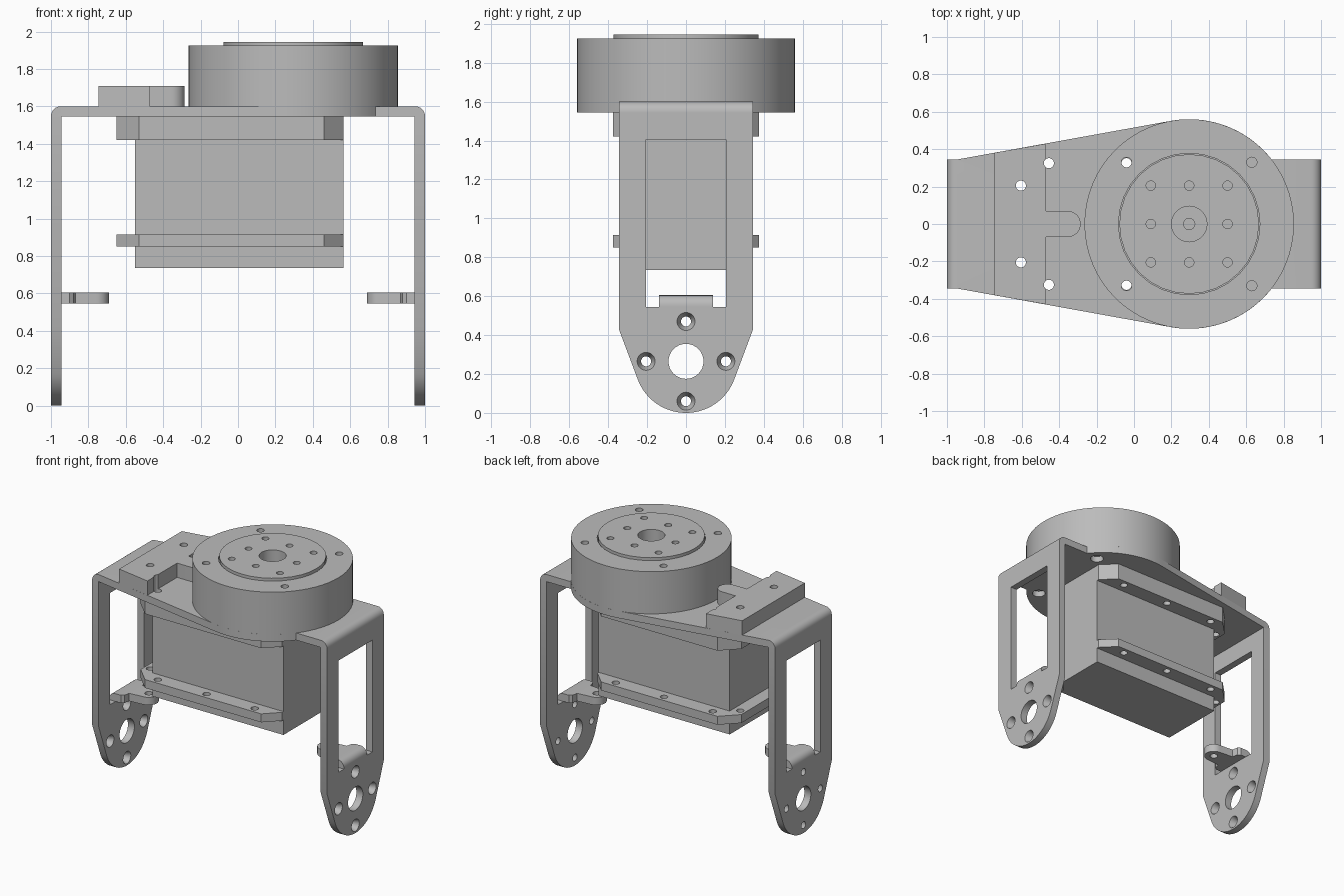
import bpy, bmesh
from math import sin, cos, radians, pi
from mathutils import Matrix, Vector

if "Cube" in bpy.data.objects:
    bpy.data.objects.remove(bpy.data.objects["Cube"], do_unlink=True)

GREY = (0.5, 0.5, 0.5, 1)
metal = bpy.data.materials.new("light_grey")
metal.use_nodes = True
metal.diffuse_color = GREY
metal.node_tree.nodes["Principled BSDF"].inputs["Base Color"].default_value = GREY

HUB = 0.295            # x of the turntable axis
R = 0.56               # turntable radius
THICK = 0.055          # sheet thickness
TOP = 1.6              # top of the sheet
SIDES = (-1, 1)


def arc(cx, cy, r, start, end, n):
    step = (end - start) / n
    return [(cx + r * cos(radians(start + step * i)),
             cy + r * sin(radians(start + step * i))) for i in range(n + 1)]


def mirrored(half):
    """Close an outline by mirroring its points across the x axis."""
    return half + [(x, -y) for x, y in reversed(half) if abs(y) > 1e-5]


def finish(bm, name):
    bmesh.ops.recalc_face_normals(bm, faces=bm.faces)
    mesh = bpy.data.meshes.new(name)
    bm.to_mesh(mesh)
    bm.free()
    mesh.materials.append(metal)
    ob = bpy.data.objects.new(name, mesh)
    bpy.context.collection.objects.link(ob)
    return ob


def prism(name, outline, low, high, along_x=False, rounded=()):
    """Extrude an outline along z (or x); round top edges lying at given x."""
    place = (lambda p, d: (d, *p)) if along_x else (lambda p, d: (*p, d))
    bm = bmesh.new()
    base = bm.faces.new([bm.verts.new(place(p, low)) for p in outline])
    new = bmesh.ops.extrude_face_region(bm, geom=[base])["geom"]
    shift = Vector(place((0, 0), high - low))
    bmesh.ops.translate(bm, vec=shift, verts=[v for v in new if isinstance(v, bmesh.types.BMVert)])
    edges = [e for e in bm.edges for x in rounded
             if all(abs(v.co.x - x) < 1e-4 and v.co.z > high - 1e-4 for v in e.verts)]
    if edges:
        bmesh.ops.bevel(bm, geom=edges, offset=THICK * 0.95, segments=6, affect='EDGES', profile=0.5)
    return finish(bm, name)


def drill(ob, holes):
    """Cut round holes: (centre, length, radius at start, radius at end, axis)."""
    bm = bmesh.new()
    for centre, length, r1, r2, axis in holes:
        turn = Matrix.Rotation(pi / 2, 4, 'Y') if axis == 'X' else Matrix()
        bmesh.ops.create_cone(bm, cap_ends=True, segments=32, radius1=r1, radius2=r2,
                              depth=length, matrix=Matrix.Translation(centre) @ turn)
    cut(ob, finish(bm, "cutter"))


def cut(ob, cutter):
    cutter.hide_render = True
    mod = ob.modifiers.new("cut", 'BOOLEAN')
    mod.operation, mod.solver, mod.object = 'DIFFERENCE', 'EXACT', cutter
    bpy.context.view_layer.objects.active = ob
    bpy.ops.object.modifier_apply(modifier=mod.name)
    bpy.data.objects.remove(cutter, do_unlink=True)


def bore(x, y, low, high, r=0.027, r2=None):
    return ((x, y, (low + high) / 2), high - low, r, r2 or r, 'Z')


parts = []

# Top plate of the folded bracket, swelling to the turntable radius
half = [(-1, 0.345), (-0.945, 0.345)] + arc(HUB, 0, R, 100.2, 38, 20) + [(1, 0.345)]
plate = prism("top_plate", mirrored(half), TOP - THICK, TOP, rounded=SIDES)
drill(plate, [bore(x, s * y, 1.5, 1.65) for s in SIDES
              for x, y in ((-0.455, 0.325), (-0.04, 0.325), (-0.605, 0.205))]
      + [bore(0.63, s * 0.33, 1.5, 1.59, 0.047) for s in SIDES])
parts.append(plate)

# Legs with window, bearing hole and countersunk screw holes
leg_outline = ([(-0.345, TOP - THICK), (-0.345, 0.43)]
               + arc(0, 0.265, 0.265, 200.5, 339.5, 32)
               + [(0.345, 0.43), (0.345, TOP - THICK)])
window = [(-0.205, 0.545), (0.205, 0.545), (0.205, 1.405), (-0.205, 1.405)]
for side, word in zip(SIDES, ("right", "left")):
    mid = side * (1 - THICK / 2)
    leg = prism(word + "_leg", leg_outline, mid - THICK / 2, mid + THICK / 2, True)
    cut(leg, prism("cutter", window, mid - 0.1, mid + 0.1, True))
    screws = [((mid, y, 0.265 + z), THICK + 0.004, 0.025, 0.047, 'X')
              for y, z in ((0.205, 0), (-0.205, 0), (0, 0.205), (0, -0.205))]
    drill(leg, screws + [((mid, 0, 0.265), 0.2, 0.09, 0.09, 'X')])
    parts.append(leg)

    # Tab bent inward out of the window
    half = [(1, 0.14), (0.9, 0.14), (0.88, 0.125), (0.87, 0.08)] + arc(0.76, 0, 0.07, 90, 180, 8)
    tab = prism(word + "_tab", [(side * x, y) for x, y in mirrored(half)],
                0.545, 0.605, rounded=(side,))
    drill(tab, [bore(side * 0.76, 0, 0.5, 0.65, 0.028)])
    parts.append(tab)

# Raised stop block with a rounded tongue
half = [(-0.745, 0.381), (-0.47, 0.43), (-0.47, 0.07)] + arc(-0.355, 0, 0.07, 90, 0, 10)
block = prism("stop_block", mirrored(half), TOP, 1.71)
drill(block, [bore(x, s * y, 1.55, 1.75) for s in SIDES
              for x, y in ((-0.605, 0.205), (-0.455, 0.325))])
parts.append(block)

# Turntable housing with a recess for the hub
housing = prism("turntable_housing", arc(HUB, 0, R, 0, 354.375, 63), TOP, 1.925)
drill(housing, [bore(HUB, 0, 1.8, 2, 0.378)]
      + [bore(-0.04, s * 0.33, 1.55, 2) for s in SIDES]
      + [bore(0.63, s * 0.33, 1.7, 2) for s in SIDES])
parts.append(housing)

# Output hub with a grid of screw holes around a stepped bore
hub = prism("output_hub", arc(HUB, 0, 0.373, 0, 348.75, 31), 1.8, 1.945)
grid = (-0.205, 0, 0.205)
drill(hub, [bore(HUB + a, b, 1.85, 2, 0.025) for a in grid for b in grid if a or b]
      + [bore(HUB, 0, 1.84, 2, 0.095)])
drill(hub, [bore(HUB, 0, 1.81, 1.9, 0.03)])
parts.append(hub)

# Motor body
parts.append(prism("motor_body", mirrored([(-0.55, 0.255), (0.565, 0.255)]), 0.735, TOP - THICK))

# Mounting flanges with chamfered corners
half = [(-0.65, 0.255), (-0.53, 0.375), (0.46, 0.375), (0.565, 0.27)]
for name, low, high in (("lower_flange", 0.85, 0.915), ("upper_flange", 1.42, TOP - THICK)):
    flange = prism(name, mirrored(half), low, high)
    drill(flange, [bore(x, s * y, low - 0.05, high + 0.05) for s in SIDES
                   for x, y in ((-0.455, 0.325), (-0.04, 0.325), (0.37, 0.325), (-0.605, 0.205))])
    parts.append(flange)

# Smooth the round walls, keep the machined edges sharp
bpy.ops.object.select_all(action='DESELECT')
for ob in parts:
    ob.select_set(True)
bpy.context.view_layer.objects.active = parts[0]
bpy.ops.object.shade_smooth_by_angle(angle=radians(30))
